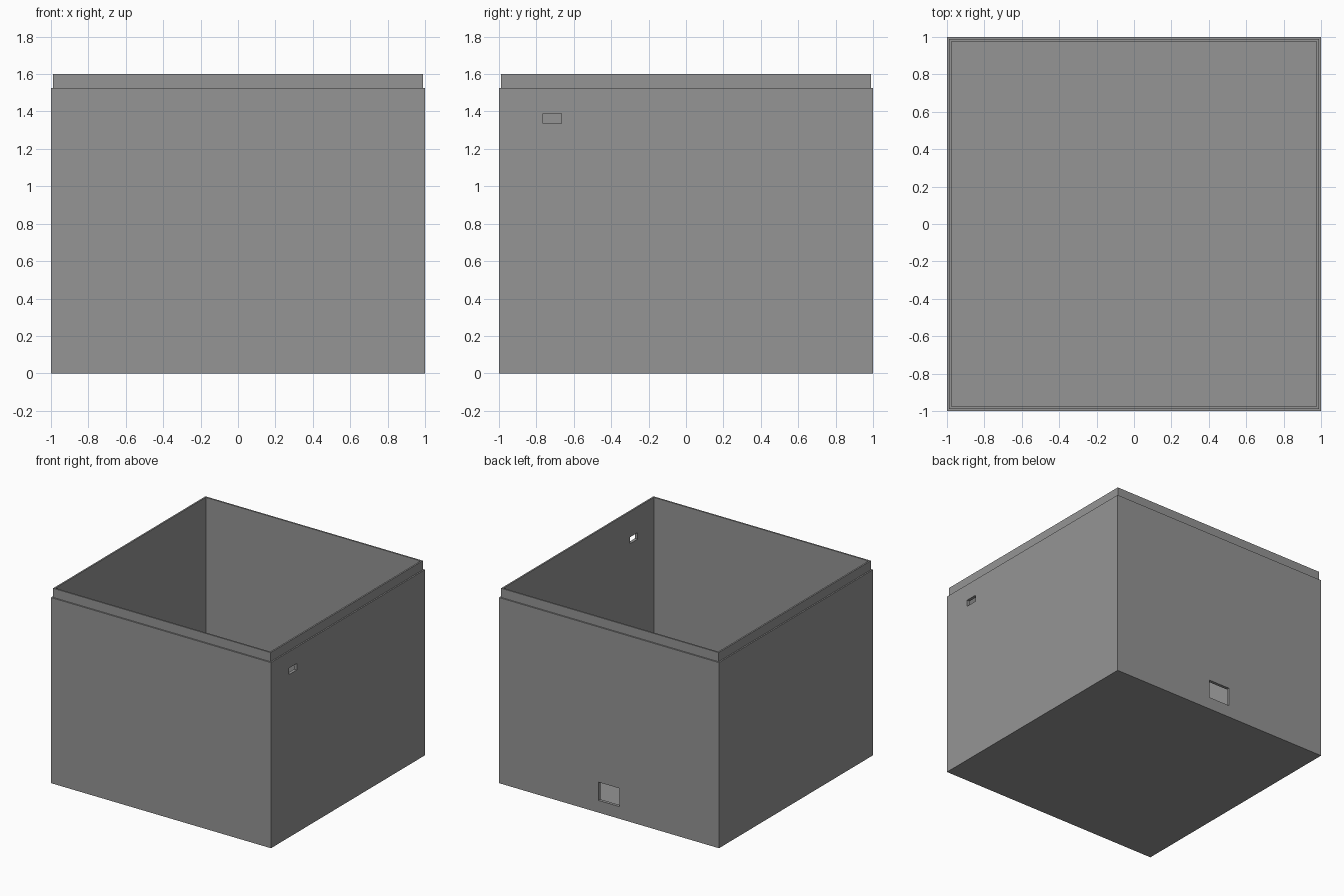
import bpy
import bmesh

if "Cube" in bpy.data.objects:
    bpy.data.objects.remove(bpy.data.objects["Cube"])

grey = bpy.data.materials.new("mid grey")
grey.diffuse_color = (0.30, 0.30, 0.30, 1)
grey.use_nodes = True
grey.node_tree.nodes["Principled BSDF"].inputs["Base Color"].default_value = grey.diffuse_color


def box(name, lo, hi):
    """Axis-aligned box between two corners."""
    bm = bmesh.new()
    bmesh.ops.create_cube(bm, size=1)
    for v in bm.verts:
        v.co = [(a + b) / 2 + c * (b - a) for a, b, c in zip(lo, hi, v.co)]
    mesh = bpy.data.meshes.new(name)
    bm.to_mesh(mesh)
    bm.free()
    mesh.materials.append(grey)
    obj = bpy.data.objects.new(name, mesh)
    bpy.context.collection.objects.link(obj)
    return obj


def cut(target, name, lo, hi):
    """Cut a box-shaped opening with a hidden helper."""
    cutter = box(name, lo, hi)
    cutter.hide_render = True
    cutter.hide_viewport = True
    mod = target.modifiers.new(name, "BOOLEAN")
    mod.operation = "DIFFERENCE"
    mod.solver = "EXACT"
    mod.object = cutter


OUTER, LIP, INNER = 1.0, 0.984, 0.97
SHOULDER, TOP, FLOOR = 1.525, 1.6, 0.03

# Open enclosure: solid block, narrower lip extruded from its top,
# then the cavity sunk from the lip down to the floor
case = box("enclosure", (-OUTER, -OUTER, 0), (OUTER, OUTER, SHOULDER))
bm = bmesh.new()
bm.from_mesh(case.data)


def top_face():
    return max(bm.faces, key=lambda f: f.calc_center_median().z)


def step(half_width, z):
    """Inset the top face to a square, then move it to height z."""
    face = top_face()
    current = max(abs(v.co.x) for v in face.verts)
    bmesh.ops.inset_region(bm, faces=[face], thickness=current - half_width)
    ring = bmesh.ops.extrude_discrete_faces(bm, faces=[face])["faces"][0]
    for v in ring.verts:
        v.co.z = z
    return ring


bm.normal_update()
step(LIP, TOP)
bm.normal_update()
step(INNER, FLOOR)
bmesh.ops.recalc_face_normals(bm, faces=bm.faces)
bm.to_mesh(case.data)
bm.free()

# Small slot through the right wall
cut(case, "slot_cutter", (0.9, -0.765, 1.337), (1.1, -0.665, 1.39))
# Cable opening low in the back wall
cut(case, "cable_opening_cutter", (-0.095, 0.9, 0.10), (0.095, 1.1, 0.25))
